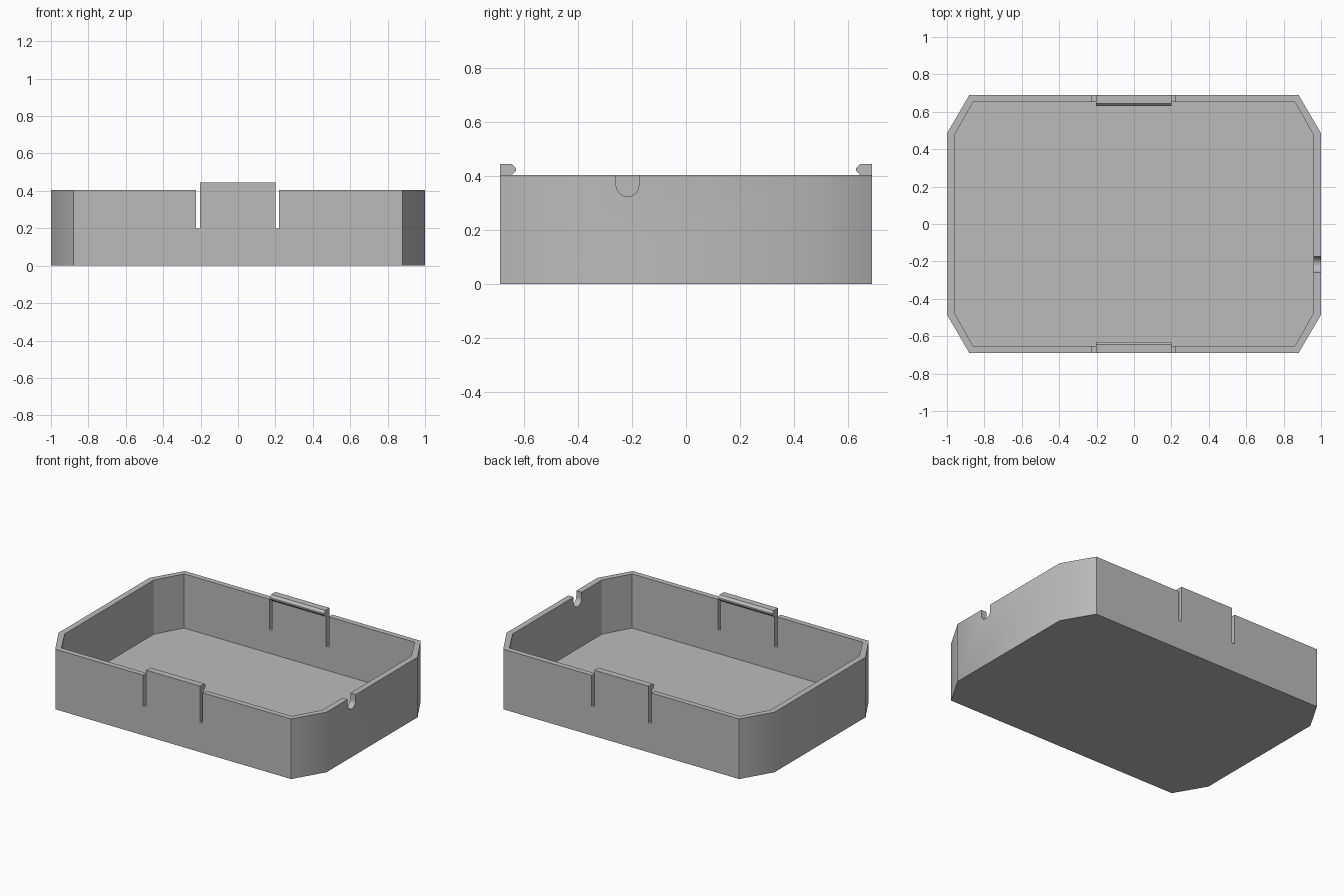
import bpy, bmesh, math
from mathutils import Vector

if "Cube" in bpy.data.objects:
    bpy.data.objects.remove(bpy.data.objects["Cube"], do_unlink=True)

RIM, FLOOR, TOP = 0.405, 0.04, 0.445
HALF_Y = 0.69

grey = bpy.data.materials.new("plain grey")
grey.use_nodes = True
colour = (0.5, 0.5, 0.5, 1)
grey.diffuse_color = colour
grey.node_tree.nodes["Principled BSDF"].inputs["Base Color"].default_value = colour


def prism(name, points, sweep):
    """Extrude a closed 3D outline along a vector."""
    bm = bmesh.new()
    face = bm.faces.new([bm.verts.new(p) for p in points])
    new = bmesh.ops.extrude_face_region(bm, geom=[face])["geom"]
    bmesh.ops.translate(bm, vec=Vector(sweep),
                        verts=[v for v in new if isinstance(v, bmesh.types.BMVert)])
    bmesh.ops.recalc_face_normals(bm, faces=bm.faces)
    mesh = bpy.data.meshes.new(name)
    bm.to_mesh(mesh)
    bm.free()
    obj = bpy.data.objects.new(name, mesh)
    bpy.context.collection.objects.link(obj)
    mesh.materials.append(grey)
    return obj


def octagon(x, y, corner_x, corner_y, z):
    """Rectangle with four clipped corners."""
    quarter = [(x, corner_y), (corner_x, y)]
    half = quarter + [(-a, b) for a, b in reversed(quarter)]
    return [(a, b, z) for a, b in half + [(-a, -b) for a, b in half]]


def cut(target, cutter):
    mod = target.modifiers.new("cut", "BOOLEAN")
    mod.operation, mod.solver, mod.object = "DIFFERENCE", "EXACT", cutter
    bpy.context.view_layer.objects.active = target
    bpy.ops.object.modifier_apply(modifier=mod.name)
    bpy.data.objects.remove(cutter, do_unlink=True)


# Open tray with clipped corners
tray = prism("tray", octagon(1, HALF_Y, 0.88, 0.485, 0), (0, 0, RIM))
cut(tray, prism("cavity", octagon(0.96, 0.653, 0.86, 0.475, FLOOR), (0, 0, 1)))

# Narrow slots either side of each flexible tab
for side in (-1, 1):
    for x0, x1 in ((-0.224, -0.203), (0.2, 0.22)):
        slot = [(x, side * 0.6, z) for x, z in ((x0, 0.2), (x1, 0.2), (x1, 0.6), (x0, 0.6))]
        cut(tray, prism("slot", slot, (0, side * 0.2, 0)))

# Round-bottomed cable notch in the left wall
radius, centre_y, centre_z = 0.042, -0.217, 0.367
arc = [math.pi + math.pi * i / 24 for i in range(25)]
notch = [(0.9, centre_y + radius * math.cos(a), centre_z + radius * math.sin(a)) for a in arc]
notch += [(0.9, centre_y + radius, 0.6), (0.9, centre_y - radius, 0.6)]
cut(tray, prism("notch", notch, (0.2, 0, 0)))

# Blended outer corners, crisp inner walls
bpy.ops.object.select_all(action="DESELECT")
tray.select_set(True)
bpy.context.view_layer.objects.active = tray
bpy.ops.object.shade_smooth_by_angle(angle=math.radians(35))
for face in tray.data.polygons:
    c = face.center
    if c.x * face.normal.x + c.y * face.normal.y < 0 and abs(c.x) < 0.965:
        face.use_smooth = False

# Bevelled snap lips on top of the front and back tabs
lip = [(HALF_Y, RIM), (0.645, RIM), (0.63, 0.42), (0.63, 0.43), (0.645, TOP), (HALF_Y, TOP)]
for name, side in (("front_snap_lip", -1), ("back_snap_lip", 1)):
    prism(name, [(-0.203, side * y, z) for y, z in lip], (0.403, 0, 0))
